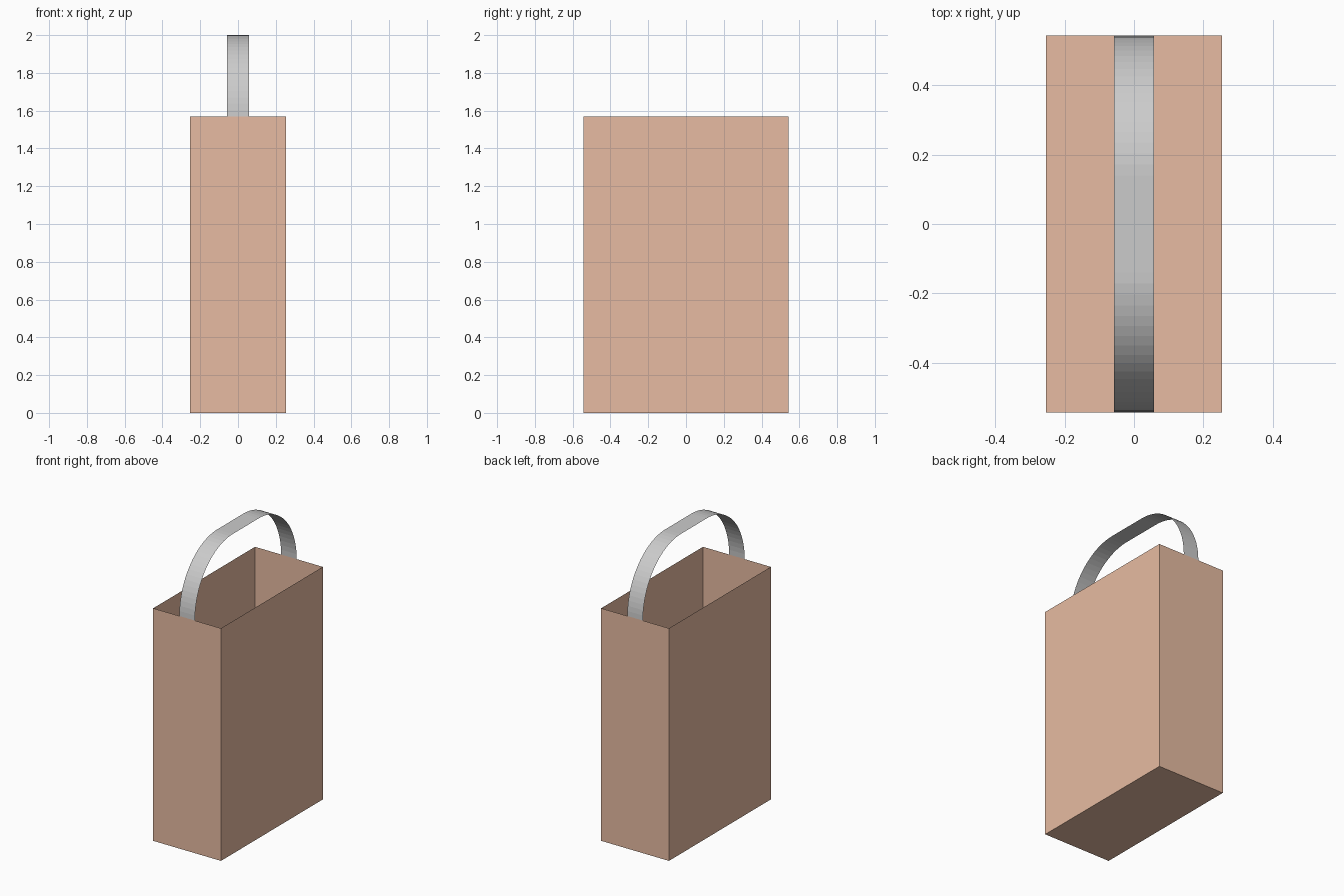
import bpy, bmesh
from math import sin, cos, pi

if "Cube" in bpy.data.objects:
    bpy.data.objects.remove(bpy.data.objects["Cube"])

W, D, H = 0.253, 0.543, 1.57      # bag half width, half depth, height
STRAP, TOP = 0.058, 2.0           # handle half width, handle top


def make_object(name, bm):
    mesh = bpy.data.meshes.new(name)
    bm.to_mesh(mesh)
    bm.free()
    obj = bpy.data.objects.new(name, mesh)
    bpy.context.collection.objects.link(obj)
    return obj


# Bag: thin paper box with an open top
bm = bmesh.new()
bmesh.ops.create_cube(bm, size=1)
for v in bm.verts:
    v.co = (v.co.x * 2 * W, v.co.y * 2 * D, (v.co.z + 0.5) * H)
bm.normal_update()
lid = [f for f in bm.faces if f.normal.z > 0.5]
bmesh.ops.delete(bm, geom=lid, context='FACES_ONLY')
bag = make_object("paper_bag", bm)
paper = bpy.data.materials.new("terracotta_paper")
paper.diffuse_color = (0.8, 0.5, 0.36, 1)
paper.use_nodes = True
paper.node_tree.nodes["Principled BSDF"].inputs["Base Color"].default_value = paper.diffuse_color
bag.data.materials.append(paper)

# Handle: thin strap, two rounded corners joined by a flat middle
FLAT, SEGMENTS = 0.14, 20
angles = [pi / 2 * i / SEGMENTS for i in range(SEGMENTS + 1)]
half = [(-FLAT - (D - FLAT) * cos(a), H + (TOP - H) * sin(a)) for a in angles]
profile = half + [(-y, z) for y, z in reversed(half)]

bm = bmesh.new()
rows = [[bm.verts.new((x, y, z)) for x in (-STRAP, STRAP)] for y, z in profile]
for (a, b), (c, d) in zip(rows, rows[1:]):
    bm.faces.new((a, b, d, c))
make_object("strap_handle", bm)
